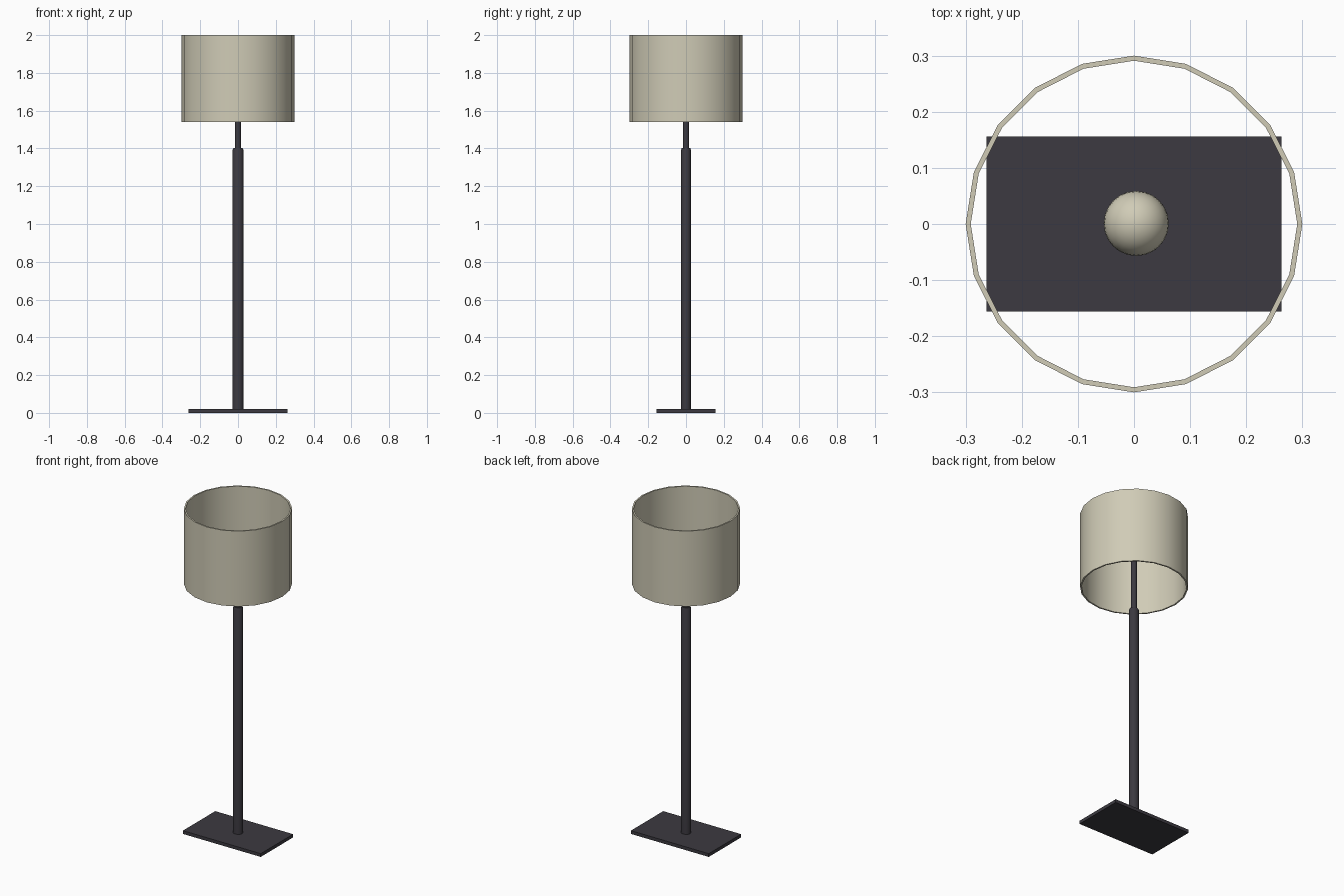
import bpy, math

if "Cube" in bpy.data.objects:
    bpy.data.objects.remove(bpy.data.objects["Cube"])


def material(name, rgb):
    m = bpy.data.materials.new(name)
    m.diffuse_color = (*rgb, 1)
    m.use_nodes = True
    m.node_tree.nodes["Principled BSDF"].inputs["Base Color"].default_value = m.diffuse_color
    return m


CREAM = material("cream_fabric", (0.63, 0.60, 0.47))
DARK = material("dark_metal", (0.045, 0.042, 0.052))


def lathe(name, profile, sides, mat, sx=1.0, sy=1.0, offset=(0, 0), closed=False):
    """Revolve (radius, z) points about z; open profiles get end caps."""
    verts, faces = [], []
    for r, z in profile:
        for i in range(sides):
            a = 2 * math.pi * i / sides
            verts.append((offset[0] + r * sx * math.cos(a),
                          offset[1] + r * sy * math.sin(a), z))
    n = len(profile)
    for k in range(n if closed else n - 1):
        k2 = (k + 1) % n
        for i in range(sides):
            j = (i + 1) % sides
            faces.append((k * sides + i, k * sides + j, k2 * sides + j, k2 * sides + i))
    if not closed:
        faces.append(tuple(reversed(range(sides))))
        faces.append(tuple(range((n - 1) * sides, n * sides)))
    me = bpy.data.meshes.new(name)
    me.from_pydata(verts, [], faces)
    me.materials.append(mat)
    ob = bpy.data.objects.new(name, me)
    bpy.context.collection.objects.link(ob)
    smooth(ob)
    return ob


def smooth(ob):
    bpy.ops.object.select_all(action='DESELECT')
    ob.select_set(True)
    bpy.context.view_layer.objects.active = ob
    bpy.ops.object.shade_smooth_by_angle(angle=math.radians(31))


# Flat rectangular foot
bpy.ops.mesh.primitive_cube_add(size=1, location=(0, 0, 0.01))
base = bpy.context.object
base.name = "base_plate"
base.scale = (0.526, 0.312, 0.02)
base.data.materials.append(DARK)

# Two-stage pole
lathe("lower_pole", [(0.028, 0.015), (0.028, 1.392), (0.024, 1.402)], 16, DARK, 1.03, 0.94)
lathe("upper_pole", [(0.0165, 1.39), (0.0165, 1.74)], 16, DARK)

# Shallow socket cup and bulb
lathe("socket", [(0.05, 1.73), (0.058, 1.738), (0.058, 1.775)], 20, DARK, offset=(0.004, 0.001))
bpy.ops.mesh.primitive_uv_sphere_add(segments=24, ring_count=14, radius=0.058,
                                     location=(0.004, 0.001, 1.782))
bulb = bpy.context.object
bulb.name = "bulb"
bulb.data.materials.append(CREAM)
smooth(bulb)

# Open drum shade with a thin wall
lathe("lamp_shade", [(0.3, 1.54), (0.3, 2.0), (0.291, 2.0), (0.291, 1.54)], 20, CREAM, closed=True)
